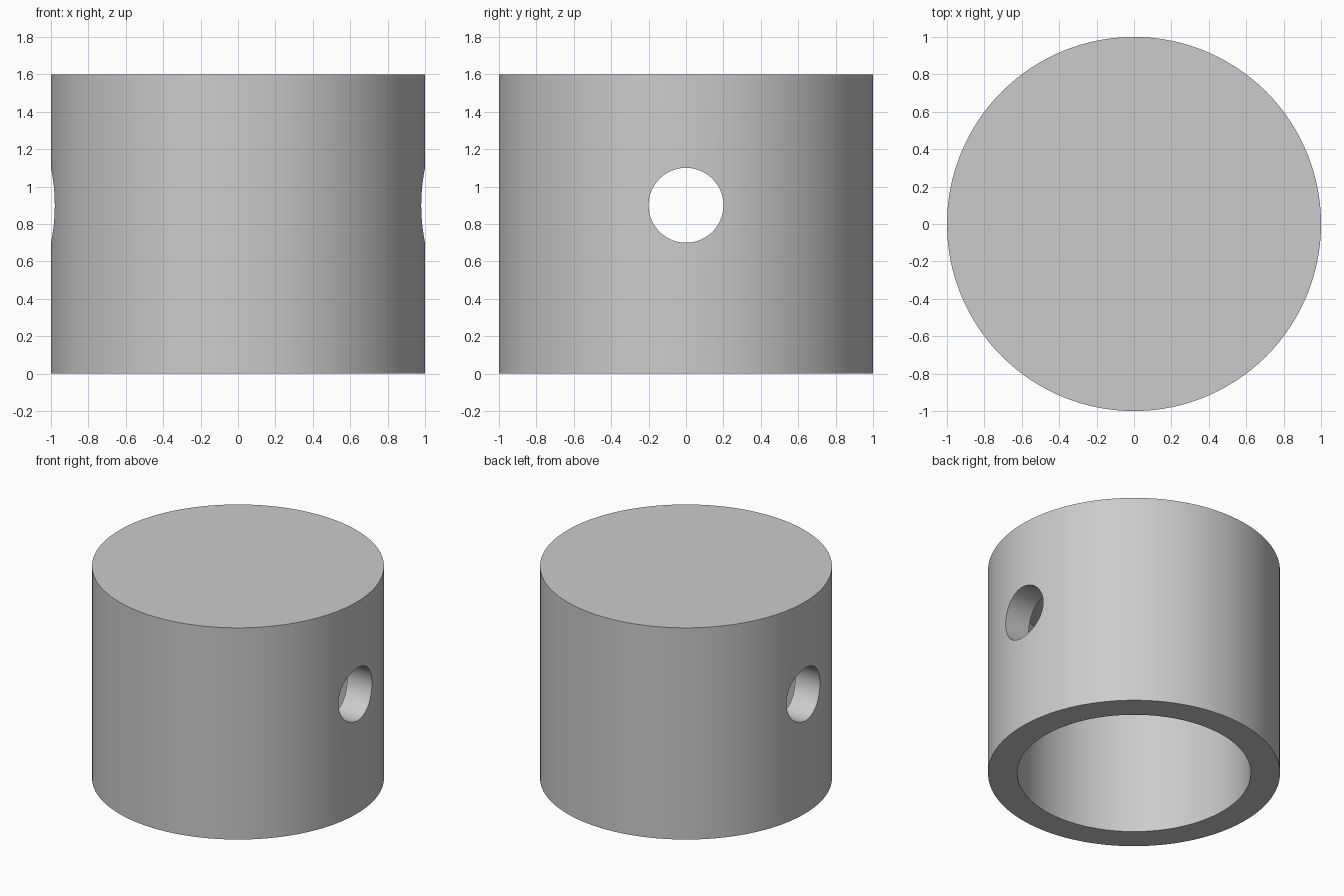
import bpy
import math

cube = bpy.data.objects.get("Cube")
if cube:
    bpy.data.objects.remove(cube, do_unlink=True)

RADIUS, HEIGHT, WALL = 1.0, 1.6, 0.2
HOLE_RADIUS, HOLE_Z = 0.2, 0.9

grey = bpy.data.materials.new("plain_grey")
grey.use_nodes = True
colour = (0.6, 0.6, 0.6, 1)
grey.diffuse_color = colour
grey.node_tree.nodes["Principled BSDF"].inputs["Base Color"].default_value = colour


def cylinder(name, radius, depth, z, rotation=(0, 0, 0)):
    bpy.ops.mesh.primitive_cylinder_add(
        vertices=128, radius=radius, depth=depth, location=(0, 0, z), rotation=rotation)
    obj = bpy.context.object
    obj.name = name
    obj.data.materials.append(grey)
    return obj


def cut(target, cutter):
    cutter.hide_render = True
    bpy.context.view_layer.objects.active = target
    mod = target.modifiers.new(cutter.name, "BOOLEAN")
    mod.operation = "DIFFERENCE"
    mod.solver = "EXACT"
    mod.object = cutter
    bpy.ops.object.modifier_apply(modifier=mod.name)
    bpy.data.objects.remove(cutter, do_unlink=True)


# Closed-top cup body
body = cylinder("hollow_cap", RADIUS, HEIGHT, HEIGHT / 2)

# Bore open at the bottom, leaving the top plate
bore_top, overshoot = HEIGHT - WALL, 0.2
cut(body, cylinder("bore_cutter", RADIUS - WALL, bore_top + overshoot,
                   (bore_top - overshoot) / 2))

# Pin hole through both side walls
cut(body, cylinder("pin_hole_cutter", HOLE_RADIUS, 3, HOLE_Z, (0, math.pi / 2, 0)))

# Smooth curved walls with crisp rims
bpy.ops.object.select_all(action="DESELECT")
body.select_set(True)
bpy.context.view_layer.objects.active = body
bpy.ops.object.shade_smooth_by_angle(angle=math.radians(30))
